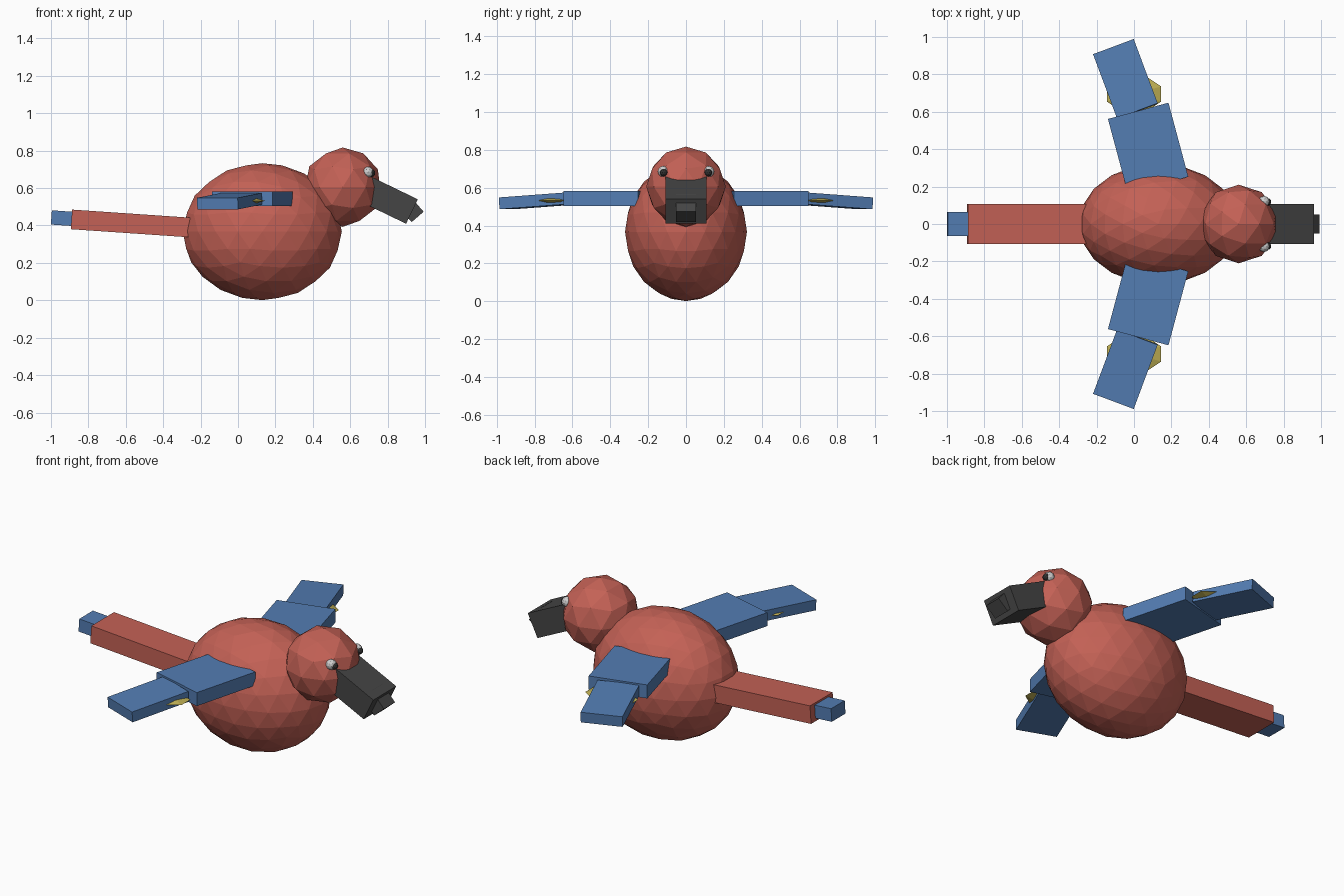
import bpy
from math import radians

if "Cube" in bpy.data.objects:
    bpy.data.objects.remove(bpy.data.objects["Cube"])


def material(name, color):
    m = bpy.data.materials.new(name)
    m.diffuse_color = (*color, 1.0)
    m.use_nodes = True
    m.node_tree.nodes["Principled BSDF"].inputs["Base Color"].default_value = m.diffuse_color
    return m


RED = material("brick_red", (0.55, 0.12, 0.092))
BLUE = material("feather_blue", (0.087, 0.205, 0.45))
YELLOW = material("mustard_yellow", (0.52, 0.43, 0.09))
GREY = material("dark_grey", (0.06, 0.06, 0.06))
WHITE = material("eye_white", (0.62, 0.62, 0.62))
BLACK = material("pupil_black", (0.03, 0.03, 0.03))


def finish(name, mat, size, rot):
    ob = bpy.context.object
    ob.name = name
    ob.scale = size
    ob.rotation_euler = [radians(a) for a in rot]
    ob.data.materials.append(mat)
    return ob


def box(name, mat, center, size, rot=(0, 0, 0)):
    bpy.ops.mesh.primitive_cube_add(size=1, location=center)
    return finish(name, mat, size, rot)


def ball(name, mat, center, radii, detail):
    bpy.ops.mesh.primitive_ico_sphere_add(subdivisions=detail, radius=1, location=center)
    return finish(name, mat, radii, (0, 0, 0))


# Body and head
ball("body", RED, (0.13, 0, 0.367), (0.425, 0.322, 0.366), 3)
ball("head", RED, (0.56, 0, 0.605), (0.21, 0.21, 0.212), 2)

# Beak with hooked tip
box("beak", GREY, (0.795, 0, 0.54), (0.30, 0.214, 0.145), (0, 25.8, 0))
box("beak_tip", GREY, (0.921, 0, 0.491), (0.12, 0.104, 0.085), (0, 49, 0))

# Tail
box("tail", RED, (-0.545, 0, 0.409), (0.692, 0.212, 0.105), (0, 3.9, 0))
box("tail_tip", BLUE, (-0.923, 0, 0.438), (0.15, 0.128, 0.076), (0, 3.9, 0))

# Wings and eyes, one set per side
for s, side in ((1, "left"), (-1, "right")):
    box(side + "_inner_wing", BLUE, (0.0755, 0.407 * s, 0.543),
        (0.335, 0.41, 0.08), (0, 0, 15 * s))
    box(side + "_outer_wing", BLUE, (-0.0455, 0.775 * s, 0.53),
        (0.232, 0.367, 0.062), (-4 * s, 0, 20.5 * s))
    # Flat accent feather passing through the outer wing
    bpy.ops.mesh.primitive_uv_sphere_add(segments=8, ring_count=4, radius=1,
                                         location=(0, 0.695 * s, 0.532),
                                         rotation=(0, 0, radians(22.5)))
    bpy.ops.object.transform_apply(location=False, rotation=True, scale=False)
    finish(side + "_accent_feather", YELLOW, (0.157, 0.105, 0.016), (0, 0, 0))
    ball(side + "_eye", WHITE, (0.695, 0.12 * s, 0.685), (0.03, 0.03, 0.03), 2)
    ball(side + "_pupil", BLACK, (0.713, 0.118 * s, 0.68), (0.021, 0.021, 0.021), 2)
